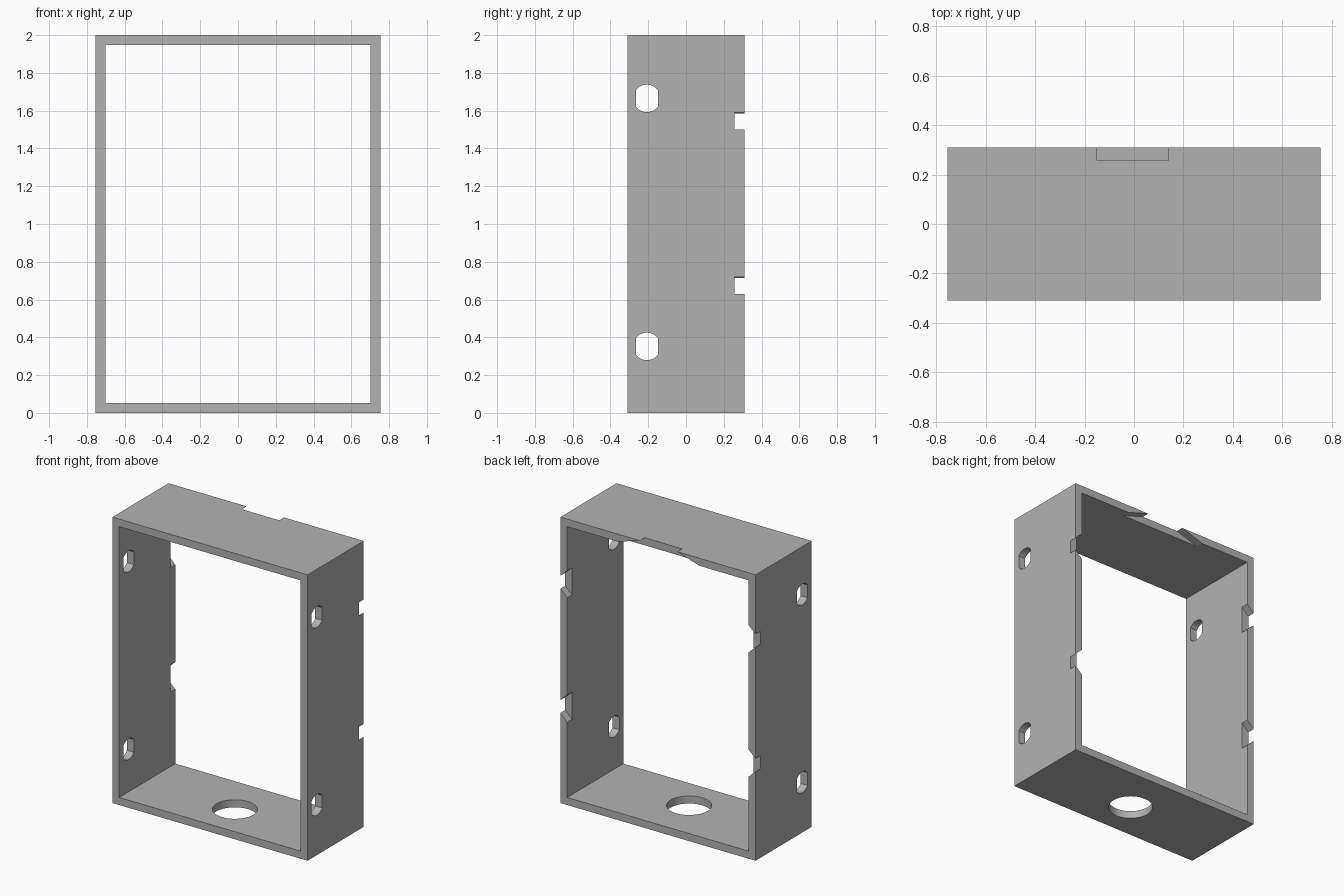
import bpy, bmesh, math
from mathutils import Vector

if "Cube" in bpy.data.objects:
    bpy.data.objects.remove(bpy.data.objects["Cube"], do_unlink=True)

W, D, H, T = 0.755, 0.31, 2.0, 0.053   # half width, half depth, height, wall
EPS = 0.01                             # overshoot of the cutters


def prism(bm, points, vector):
    """Extrude a flat outline into a closed solid."""
    face = bm.faces.new([bm.verts.new(p) for p in points])
    out = bmesh.ops.extrude_face_region(bm, geom=[face], use_keep_orig=True)
    verts = [g for g in out["geom"] if isinstance(g, bmesh.types.BMVert)]
    bmesh.ops.translate(bm, verts=verts, vec=Vector(vector))


def finish(bm, name):
    bmesh.ops.recalc_face_normals(bm, faces=bm.faces)
    mesh = bpy.data.meshes.new(name)
    bm.to_mesh(mesh)
    bm.free()
    obj = bpy.data.objects.new(name, mesh)
    bpy.context.scene.collection.objects.link(obj)
    return obj


def flared_notch(mid, half, flare):
    """Outline as (offset along edge, depth below outer surface)."""
    k = flare / T
    near, far = half - k * EPS, half + k * (T + EPS)
    return [(mid - near, -EPS), (mid + near, -EPS),
            (mid + far, T + EPS), (mid - far, T + EPS)]


# Rectangular frame, open at front and back
bm = bmesh.new()
rings = []
for inset in (0, T):
    x, lo, hi = W - inset, inset, H - inset
    rings.append([bm.verts.new((a, -D, c)) for a, c in
                  ((-x, lo), (x, lo), (x, hi), (-x, hi))])
outer, inner = rings
for i in range(4):
    j = (i + 1) % 4
    bm.faces.new((outer[i], outer[j], inner[j], inner[i]))
out = bmesh.ops.extrude_face_region(bm, geom=bm.faces[:], use_keep_orig=True)
bmesh.ops.translate(bm, vec=(0, 2 * D, 0),
                    verts=[g for g in out["geom"] if isinstance(g, bmesh.types.BMVert)])
frame = finish(bm, "box_frame")

bm = bmesh.new()
notch_y, notch_run = D - 0.053, (0, 0.1, 0)

# Side notches in the back edge, widening inwards
for side, drop in ((1, 0), (-1, 0.006)):
    for z in (0.675, 1.545):
        prism(bm, [(side * (W - d), notch_y, a)
                   for a, d in flared_notch(z - drop, 0.045, 0.05)], notch_run)

# Wide notch in the top back edge
prism(bm, [(a, notch_y, H - d) for a, d in flared_notch(-0.005, 0.145, 0.17)], notch_run)

# Flat-sided round holes through both side walls
R, FLAT = 0.073, 0.058
end = math.acos(FLAT / R)
arc = [end + (math.pi - 2 * end) * i / 12 for i in range(13)]
outline = [(R * math.cos(t), R * math.sin(t)) for t in arc]
outline += [(-a, -b) for a, b in outline]
for side in (1, -1):
    for z in (0.352, 1.665):
        prism(bm, [(side * (W + EPS), a - 0.207, z + b) for a, b in outline],
              (-side * (T + 2 * EPS), 0, 0))

# Round hole in the bottom wall
N = 48
prism(bm, [(0.143 * math.cos(math.tau * i / N), 0.143 * math.sin(math.tau * i / N) - 0.035, -EPS)
           for i in range(N)], (0, 0, T + 2 * EPS))
cutters = finish(bm, "cutters")
cutters.hide_render = True

# Cut, apply and tidy up
mod = frame.modifiers.new("cut", "BOOLEAN")
mod.operation, mod.solver, mod.object = "DIFFERENCE", "EXACT", cutters
graph = bpy.context.evaluated_depsgraph_get()
frame_mesh = bpy.data.meshes.new_from_object(frame.evaluated_get(graph))
frame.modifiers.clear()
frame.data = frame_mesh
bpy.data.objects.remove(cutters, do_unlink=True)

# Plain grey
grey = bpy.data.materials.new("plain_grey")
grey.use_nodes = True
colour = (0.45, 0.45, 0.45, 1)
grey.diffuse_color = colour
grey.node_tree.nodes["Principled BSDF"].inputs["Base Color"].default_value = colour
frame.data.materials.clear()
frame.data.materials.append(grey)
